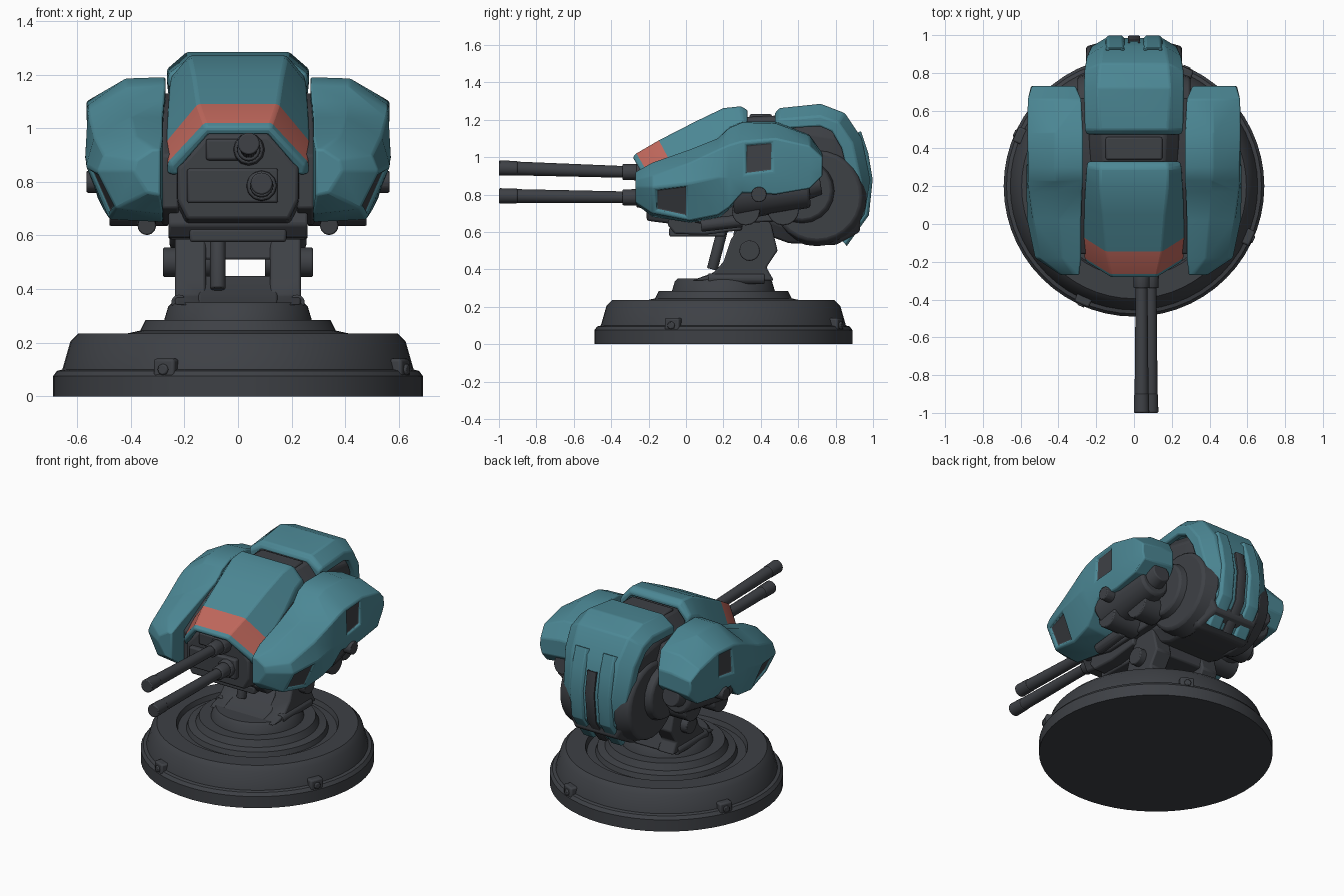
import bpy, bmesh, math
from mathutils import Vector, Matrix

if "Cube" in bpy.data.objects:
    bpy.data.objects.remove(bpy.data.objects["Cube"])


def material(name, rgb):
    m = bpy.data.materials.new(name)
    m.diffuse_color = (*rgb, 1)
    m.use_nodes = True
    m.node_tree.nodes["Principled BSDF"].inputs["Base Color"].default_value = m.diffuse_color
    return m


TEAL = material("teal armour", (0.072, 0.245, 0.30))
DARK = material("dark metal", (0.048, 0.052, 0.060))
RED = material("red stripe", (0.52, 0.135, 0.105))


def finish(name, bm, mats, bevel=0.0, angle=30):
    bmesh.ops.recalc_face_normals(bm, faces=bm.faces[:])
    me = bpy.data.meshes.new(name)
    bm.to_mesh(me)
    bm.free()
    for m in mats:
        me.materials.append(m)
    for p in me.polygons:
        p.use_smooth = True
    me.set_sharp_from_angle(angle=math.radians(angle))
    ob = bpy.data.objects.new(name, me)
    bpy.context.collection.objects.link(ob)
    if bevel:
        b = ob.modifiers.new("bevel", 'BEVEL')
        b.width, b.segments, b.limit_method = bevel, 2, 'ANGLE'
        b.angle_limit = math.radians(25)
    return ob


def loft(name, rings, mats, bevel=0.0, slots=None, insets=(), closed=False):
    """Skin rings of points; slots colours each segment, insets are (segment, side) dark windows."""
    bm = bmesh.new()
    vs = [[bm.verts.new(p) for p in r] for r in rings]
    n, cut = len(rings[0]), []
    for i in range(len(rings) - 1):
        for j in range(n):
            k = (j + 1) % n
            f = bm.faces.new((vs[i][j], vs[i][k], vs[i + 1][k], vs[i + 1][j]))
            f.material_index = slots[i] if slots else 0
            if (i, j) in insets:
                cut.append(f)
    bm.faces.new(vs[0])
    bm.faces.new(vs[-1])
    bmesh.ops.recalc_face_normals(bm, faces=bm.faces[:])
    for f in cut:
        bmesh.ops.inset_individual(bm, faces=[f], thickness=0.028, depth=0)
        bmesh.ops.inset_individual(bm, faces=[f], thickness=0.004, depth=-0.015)
        f.material_index = 1
    return finish(name, bm, mats, bevel)


def sweep(name, stations, mats, t=0.03, x0=0.0, bevel=0.01, slots=None):
    """Curved armour: stations are y, z, normal tilt, top half width, half width, shoulder and skirt depth."""
    rings = []
    for y, z, a, wt, w, ds, db in stations:
        s, c = math.sin(math.radians(a)), math.cos(math.radians(a))
        half = [(w, db), (w, ds), (wt, 0)]
        inner = [(wt - t * .4, t), (w - t, ds + t * .6), (w - t, db)]
        sec = half + [(-x, d) for x, d in half[::-1]]
        sec += [(-x, d) for x, d in inner[::-1]] + inner
        rings.append([(x0 + x, y - d * s, z - d * c) for x, d in sec])
    return loft(name, rings, mats, bevel, slots)


def rod(name, p, q, r1, r2=None, seg=20, mat=DARK, bevel=0.006):
    p, q = Vector(p), Vector(q)
    d = q - p
    bm = bmesh.new()
    m = Matrix.Translation((p + q) / 2) @ d.to_track_quat('Z', 'Y').to_matrix().to_4x4()
    bmesh.ops.create_cone(bm, cap_ends=True, segments=seg, radius1=r1, radius2=r2 or r1,
                          depth=d.length, matrix=m)
    return finish(name, bm, [mat], bevel)


def box(name, c, size, mat=DARK, rot=0.0, bevel=0.01):
    bm = bmesh.new()
    m = Matrix.Translation(c) @ Matrix.Rotation(rot, 4, 'Z') @ Matrix.Diagonal((*size, 1))
    bmesh.ops.create_cube(bm, size=1, matrix=m)
    return finish(name, bm, [mat], bevel)


def prism(name, yz, x0, x1, mat=DARK, bevel=0.01):
    return loft(name, [[(x, y, z) for y, z in yz] for x in (x0, x1)], [mat], bevel)


def octagon(y, wt, w, wb, zt, zs, zl, zb):
    half = [(wt, zt), (w, zs), (w, zl), (wb, zb)]
    return [(x, y, z) for x, z in half] + [(-x, y, z) for x, z in half[::-1]]


# Round stepped base with ring grooves
profile = [(.69, 0), (.69, .075), (.675, .095), (.655, .10), (.625, .205), (.595, .235), (.48, .235),
           (.47, .205), (.42, .205), (.41, .235), (.365, .245), (.345, .285), (.275, .285),
           (.26, .335), (.245, .35), (.06, .35)]
SEG = 56
rings = [[(r * math.cos(2 * math.pi * k / SEG), .2 + r * math.sin(2 * math.pi * k / SEG), z)
          for k in range(SEG)] for r, z in profile]
loft("round_base", rings, [DARK])
for k in range(4):
    a = math.radians(-24 + 90 * k)
    c, s = math.cos(a), math.sin(a)
    box("base_clamp", (.65 * c, .2 + .65 * s, .095), (.07, .085, .09), rot=a)
    rod("clamp_bolt", (.68 * c, .2 + .68 * s, .1), (.695 * c, .2 + .695 * s, .1), .022, seg=8)

# Pedestal yoke
leg = [(.03, .34), (.14, .375), (.2, .44), (.24, .56), (.31, .66), (.45, .66), (.49, .5), (.43, .41), (.47, .34)]
for s in (-1, 1):
    prism("yoke_leg", leg, s * .12, s * .235)
    rod("yoke_pivot", (s * .1, .34, .5), (s * .28, .34, .5), .055, seg=16)
    rod("yoke_lower_bolt", (s * .22, .12, .35), (s * .22, .42, .35), .03, seg=10)
prism("yoke_lower_bar", [(.03, .34), (.14, .38), (.24, .45), (.42, .44), (.46, .34)], -.15, .15)
prism("yoke_upper_bar", [(.24, .51), (.26, .62), (.48, .62), (.46, .51)], -.15, .15)
rod("yoke_piston", (-.075, .14, .4), (-.075, .2, .63), .03, seg=12)

# Dark inner hull
loft("inner_hull", [octagon(*v) for v in (
    (-.21, .115, .225, .19, .97, .85, .73, .66), (.1, .14, .235, .2, 1.14, 1.04, .7, .62),
    (.33, .16, .235, .2, 1.215, 1.12, .7, .62), (.55, .17, .24, .18, 1.225, 1.15, .62, .54),
    (.8, .17, .235, .18, 1.18, 1.1, .6, .53), (.93, .14, .19, .15, .98, .9, .68, .6))], [DARK], .012)
prism("belly_block", [(-.1, .64), (-.06, .59), (.1, .585), (.3, .61), (.3, .68), (-.08, .7)], -.26, .26)
box("belly_plate", (0, .06, .6), (.36, .3, .05))
box("recess_hatch", (0, .4, 1.2), (.3, .12, .06))
box("face_upper_panel", (-.02, -.21, .92), (.2, .05, .08))
box("face_lower_panel", (-.02, -.215, .785), (.34, .05, .13))
for s in (-1, 1):
    rod("rear_disc", (s * .15, .7, .79), (s * .255, .7, .79), .27, .24, seg=28, bevel=.015)
    rod("rear_disc_cap", (s * .2, .62, .82), (s * .3, .62, .82), .19, .16, seg=20, bevel=.012)

# Central armour, front and rear
sweep("front_shell", [
    (-.285, 1.0, -30, .12, .25, .16, .2), (-.265, 1.02, -30, .125, .262, .17, .22),
    (-.145, 1.09, -28, .15, .268, .16, .24), (.05, 1.19, -24, .165, .262, .14, .26),
    (.2, 1.262, -16, .18, .255, .1, .24), (.295, 1.272, -4, .18, .25, .08, .2),
    (.33, 1.25, 0, .175, .245, .07, .18)], [TEAL, RED], slots=[0, 1, 0, 0, 0, 0])
sweep("rear_shell", [
    (.475, 1.235, 0, .17, .25, .05, .09), (.5, 1.262, 0, .18, .26, .06, .11),
    (.72, 1.285, 2, .19, .265, .065, .12), (.85, 1.235, 36, .18, .262, .06, .12),
    (.94, 1.1, 65, .165, .25, .055, .12), (.985, .88, 84, .15, .23, .05, .11),
    (.965, .69, 108, .13, .2, .04, .1), (.85, .535, 138, .11, .18, .03, .09)], [TEAL], .04)
back = [(.935, 1.14, 60), (.975, 1.02, 74), (.998, .88, 84), (.978, .69, 108), (.86, .525, 138)]
sweep("rear_slot", [(y, z, a, .025, .032, .004, .04) for y, z, a in back[1:]], [DARK], .01, bevel=0)
for s in (-1, 1):
    sweep("rear_prong", [(y, z, a, .035, .05, .014, .05) for y, z, a in back], [TEAL], .015, s * .1, .004)

# Side pods with dark inset windows
pod = [
    (-.27, (.29, .92), (.32, .92), (.38, .88), (.39, .84), (.34, .76), (.29, .75)),
    (-.18, (.28, .97), (.38, .97), (.50, .90), (.525, .84), (.455, .70), (.28, .68)),
    (.02, (.28, 1.04), (.40, 1.04), (.535, .97), (.567, .86), (.48, .66), (.28, .65)),
    (.17, (.275, 1.10), (.41, 1.10), (.555, 1.04), (.57, .89), (.50, .69), (.28, .67)),
    (.23, (.27, 1.16), (.415, 1.155), (.56, 1.065), (.57, .89), (.52, .73), (.28, .72)),
    (.30, (.27, 1.19), (.42, 1.185), (.56, 1.085), (.568, .89), (.535, .81), (.28, .8)),
    (.48, (.27, 1.19), (.42, 1.18), (.565, 1.1), (.562, .91), (.54, .8), (.28, .82)),
    (.66, (.28, 1.12), (.42, 1.115), (.562, 1.06), (.56, .93), (.545, .83), (.28, .86)),
    (.73, (.31, 1.02), (.4, 1.02), (.54, 1.0), (.545, .95), (.53, .9), (.31, .92))]
for s in (-1, 1):
    loft("side_pod", [[(s * x, r[0], z) for x, z in r[1:]] for r in pod], [TEAL, DARK], .012,
         insets={(1, 3), (5, 2)})
    # Dark machinery under and between the pods
    prism("pod_link", [(-.16, .7), (-.16, .9), (.1, 1.05), (.3, 1.13), (.6, 1.12), (.68, .95), (.6, .66), (.1, .64)],
          s * .22, s * .285)
    rod("pod_engine", (s * .39, .25, .8), (s * .39, .66, .83), .14, .1, seg=16, bevel=.015)
    rod("pod_engine_nozzle", (s * .39, .6, .84), (s * .39, .72, .86), .085, .06, seg=16)
    rod("pod_drum", (s * .26, .32, .71), (s * .48, .32, .71), .075, seg=16)
    rod("pod_knob", (s * .45, .39, .8), (s * .565, .39, .8), .042, seg=12)
    rod("pod_lower_pipe", (s * .34, .08, .635), (s * .34, .3, .66), .035, seg=12)
    rod("pod_rear_roller", (s * .27, .52, .72), (s * .42, .52, .72), .085, seg=16)

# Twin gun barrels
for x, z, rise in ((.04, .92, .022), (.088, .785, .008)):
    rod("barrel_hub", (x, -.19, z), (x, -.265, z), .062, .055, seg=12)
    rod("barrel_collar", (x, -.25, z), (x, -.34, z), .045, .043, seg=14)
    rod("barrel", (x, -.3, z), (x, -.92, z + rise * .9), .031, .037)
    rod("muzzle", (x, -.9, z + rise * .9), (x, -1.0, z + rise), .039, .041)
